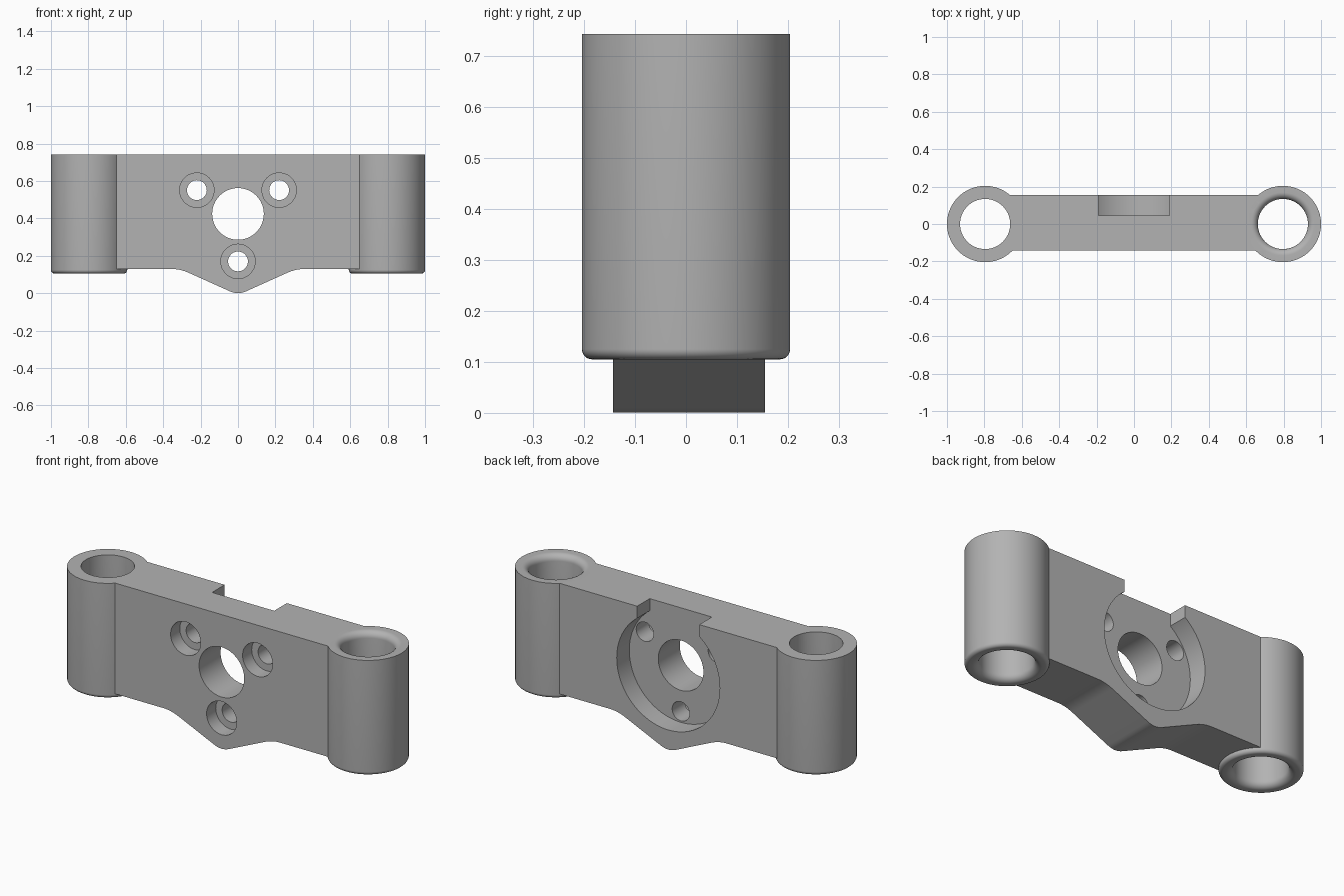
import bpy, bmesh
from math import sin, cos, pi
from mathutils import Vector

cube = bpy.data.objects.get("Cube")
if cube:
    bpy.data.objects.remove(cube)

FRONT, BACK, POCKET = -0.143, 0.155, 0.045   # plate faces and pocket floor (y)
TOP, FOOT, BELLY = 0.742, 0.105, 0.13        # heights of top, tube and plate undersides
TUBE_X, TUBE_R, BORE_R = 0.796, 0.204, 0.134
HUB_Z = 0.424

grey = bpy.data.materials.new("Machined grey")
grey.use_nodes = True
grey.diffuse_color = (0.45, 0.45, 0.45, 1)
grey.node_tree.nodes["Principled BSDF"].inputs["Base Color"].default_value = (0.45, 0.45, 0.45, 1)


def make(name, bm):
    bmesh.ops.recalc_face_normals(bm, faces=bm.faces)
    mesh = bpy.data.meshes.new(name)
    bm.to_mesh(mesh)
    bm.free()
    mesh.materials.append(grey)
    obj = bpy.data.objects.new(name, mesh)
    bpy.context.collection.objects.link(obj)
    return obj


def prism(name, outline, y0, y1):
    """Extrude an x-z outline from y0 to y1."""
    bm = bmesh.new()
    face = bm.faces.new([bm.verts.new((x, y0, z)) for x, z in outline])
    side = bmesh.ops.extrude_face_region(bm, geom=[face])["geom"]
    verts = [v for v in side if isinstance(v, bmesh.types.BMVert)]
    bmesh.ops.translate(bm, verts=verts, vec=(0, y1 - y0, 0))
    return make(name, bm)


def lathe(name, profile, x):
    """Turn an r-z profile, closed on the axis, about a vertical line at x."""
    bm = bmesh.new()
    verts = [bm.verts.new((x + r, 0, z)) for r, z in profile]
    edges = [bm.edges.new(pair) for pair in zip(verts, verts[1:])]
    bmesh.ops.spin(bm, geom=verts + edges, cent=(x, 0, 0), axis=(0, 0, 1),
                   angle=2 * pi, steps=72, use_duplicate=False)
    bmesh.ops.remove_doubles(bm, verts=bm.verts, dist=1e-5)
    return make(name, bm)


def circle(x, z, r, n=64):
    return [(x + r * cos(2 * pi * i / n), z + r * sin(2 * pi * i / n)) for i in range(n)]


def arc(r, z, f, r_sign, z_sign, n=8):
    """Quarter round, from horizontal tangent to vertical tangent."""
    return [(r + r_sign * f * sin(i * pi / 2 / n), z + z_sign * f * cos(i * pi / 2 / n))
            for i in range(n + 1)]


def soften(before, corner, after, n=8):
    a, b, c = Vector(before), Vector(corner), Vector(after)
    return [tuple(a * (1 - t) ** 2 + b * 2 * t * (1 - t) + c * t * t)
            for t in (i / n for i in range(n + 1))]


def combine(body, other, operation):
    mod = body.modifiers.new(operation.title(), 'BOOLEAN')
    mod.operation, mod.object, mod.solver = operation, other, 'EXACT'
    bpy.context.view_layer.objects.active = body
    bpy.ops.object.modifier_apply(modifier=mod.name)
    bpy.data.objects.remove(other)


# Plate with a softened V-shaped belly
knee, slope = 0.31, 0.45
tip = BELLY - knee * slope
left_knee = soften((-knee - 0.05, BELLY), (-knee, BELLY), (-knee + 0.046, BELLY - 0.046 * slope))
point = soften((-0.045, tip + 0.045 * slope), (0, tip), (0.045, tip + 0.045 * slope))
right_knee = [(-x, z) for x, z in reversed(left_knee)]
outline = [(-0.72, TOP), (-0.72, BELLY)] + left_knee + point + right_knee + [(0.72, BELLY), (0.72, TOP)]
body = prism("clamp_bracket", outline, FRONT, BACK)

# Round end tubes with softened lower rims
for side in (-1, 1):
    f = 0.02
    profile = [(0, FOOT)] + arc(TUBE_R - f, FOOT + f, f, 1, -1) + [(TUBE_R, TOP), (0, TOP)]
    combine(body, lathe("end_tube", profile, side * TUBE_X), 'UNION')

# Bores: flared at the bottom, and at the top of the left one
for side in (-1, 1):
    f = 0.035
    wide = BORE_R + f
    profile = [(0, FOOT - 0.1), (wide, FOOT - 0.1)] + arc(wide, FOOT + f, f, -1, -1)
    if side > 0:
        profile += arc(wide, TOP - f, f, -1, 1)[::-1] + [(wide, TOP + 0.1), (0, TOP + 0.1)]
    else:
        profile += [(BORE_R, TOP + 0.1), (0, TOP + 0.1)]
    combine(body, lathe("bore_cutter", profile, side * TUBE_X), 'DIFFERENCE')

# Round back pocket, opened to the top by a slot
combine(body, prism("pocket_cutter", circle(0, HUB_Z, 0.315, 96), POCKET, 0.3), 'DIFFERENCE')
slot = [(-0.19, HUB_Z), (0.19, HUB_Z), (0.19, TOP + 0.1), (-0.19, TOP + 0.1)]
combine(body, prism("slot_cutter", slot, POCKET, 0.3), 'DIFFERENCE')

# Centre hole and three counterbored screw holes
combine(body, prism("hub_cutter", circle(0, HUB_Z, 0.138), -0.3, 0.3), 'DIFFERENCE')
for angle in (pi / 6, 5 * pi / 6, 3 * pi / 2):
    x, z = 0.254 * cos(angle), HUB_Z + 0.254 * sin(angle)
    combine(body, prism("counterbore_cutter", circle(x, z, 0.092, 48), -0.3, FRONT + 0.08), 'DIFFERENCE')
    combine(body, prism("screw_cutter", circle(x, z, 0.053, 40), -0.3, 0.3), 'DIFFERENCE')

# One colour, smooth rounds with sharp edges
body.data.materials.clear()
body.data.materials.append(grey)
for face in body.data.polygons:
    face.material_index = 0
bpy.ops.object.select_all(action='DESELECT')
body.select_set(True)
bpy.context.view_layer.objects.active = body
bpy.ops.object.shade_smooth_by_angle(angle=pi / 6)
